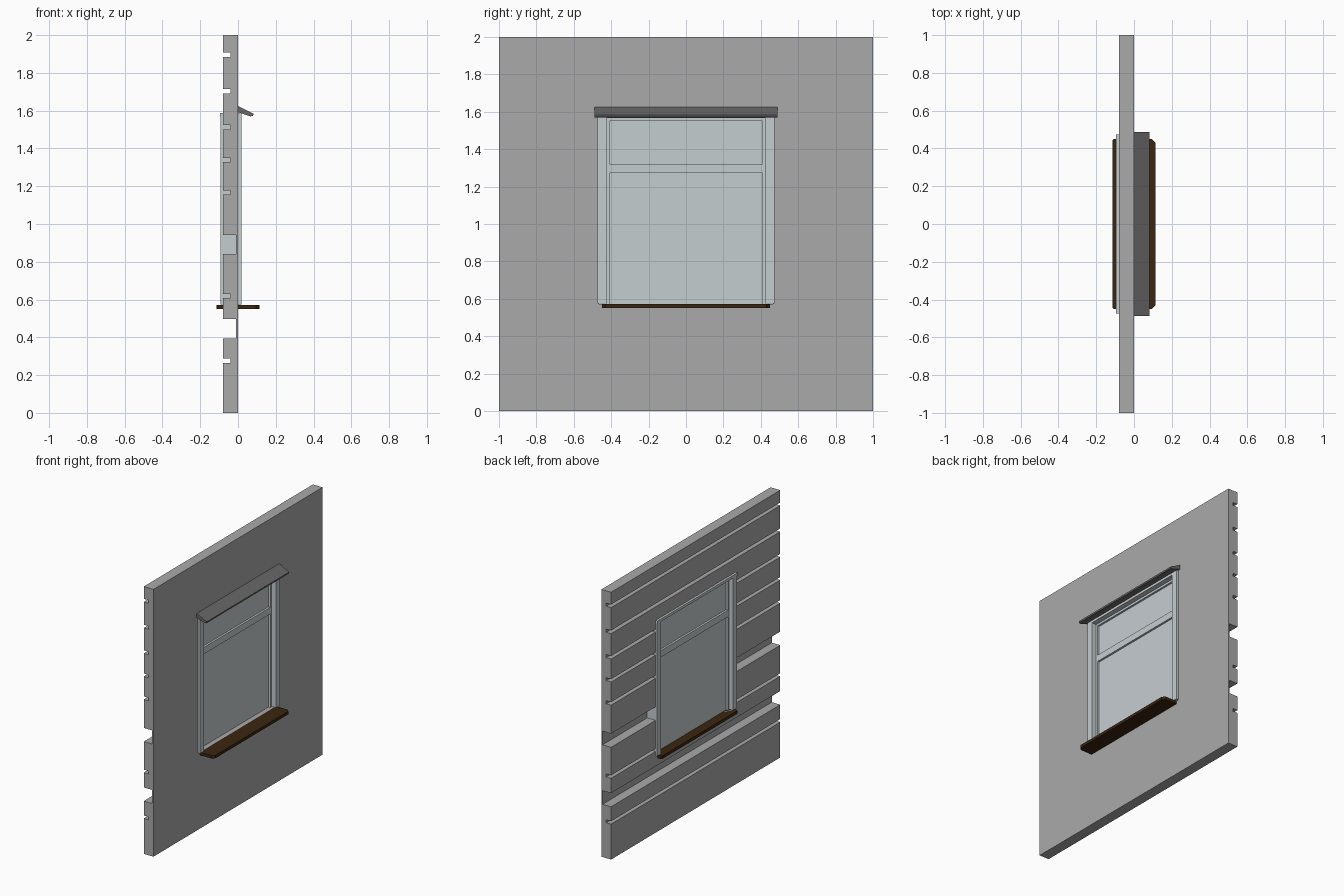
import bpy, bmesh

if "Cube" in bpy.data.objects:
    bpy.data.objects.remove(bpy.data.objects["Cube"])


def material(name, rgb):
    m = bpy.data.materials.new(name)
    m.diffuse_color = (*rgb, 1)
    m.use_nodes = True
    m.node_tree.nodes["Principled BSDF"].inputs["Base Color"].default_value = m.diffuse_color
    return m


WALL = material("wall grey", (0.40, 0.40, 0.40))
FRAME = material("pale frame", (0.56, 0.61, 0.63))
HOOD = material("dark grey hood", (0.14, 0.14, 0.14))
WOOD = material("dark brown wood", (0.042, 0.019, 0.005))


def prism(name, base, offset, mat):
    """Extrude a closed polygon along an offset."""
    bm = bmesh.new()
    face = bm.faces.new([bm.verts.new(p) for p in base])
    ext = bmesh.ops.extrude_face_region(bm, geom=[face])
    moved = [v for v in ext["geom"] if isinstance(v, bmesh.types.BMVert)]
    bmesh.ops.translate(bm, vec=offset, verts=moved)
    bmesh.ops.recalc_face_normals(bm, faces=bm.faces)
    me = bpy.data.meshes.new(name)
    bm.to_mesh(me)
    bm.free()
    ob = bpy.data.objects.new(name, me)
    bpy.context.collection.objects.link(ob)
    if mat:
        me.materials.append(mat)
    return ob


def box(name, x, y, z, mat):
    base = [(x[0], y[0], z[0]), (x[1], y[0], z[0]), (x[1], y[1], z[0]), (x[0], y[1], z[0])]
    return prism(name, base, (0, 0, z[1] - z[0]), mat)


# Wall: plank profile with narrow and wide grooves on the -x side
narrow, wide = -0.04, -0.01
grooves = [(0.265, 0.287, narrow), (0.395, 0.497, wide), (0.608, 0.63, narrow),
           (0.84, 0.942, wide), (1.155, 1.178, narrow), (1.328, 1.35, narrow),
           (1.50, 1.523, narrow), (1.69, 1.714, narrow), (1.885, 1.908, narrow)]
profile = [(0, 2), (0, 0), (-0.08, 0)]
for lo, hi, depth in grooves:
    profile += [(-0.08, lo), (depth, lo), (depth, hi), (-0.08, hi)]
profile.append((-0.08, 2))
wall = prism("wall", [(x, -1, z) for x, z in profile], (0, 2, 0), WALL)

# Window opening
cutter = box("opening_cutter", (-0.2, 0.2), (-0.465, 0.465), (0.572, 1.58), None)
cutter.hide_render = True
cutter.hide_viewport = True
cut = wall.modifiers.new("opening", 'BOOLEAN')
cut.operation = 'DIFFERENCE'
cut.solver = 'EXACT'
cut.object = cutter

# Outer frame: side jambs and head
for s, side in ((-1, "left"), (1, "right")):
    box(side + "_jamb", (-0.092, 0.018), sorted((s * 0.425, s * 0.473)), (0.575, 1.568), FRAME)
    box(side + "_sash_stile", (-0.06, -0.02), sorted((s * 0.41, s * 0.425)), (0.57, 1.568), FRAME)
box("frame_head", (-0.096, 0.018), (-0.473, 0.473), (1.568, 1.588), FRAME)

# Sash rails and panes
box("sash_top_rail", (-0.06, -0.02), (-0.41, 0.41), (1.552, 1.568), FRAME)
box("sash_middle_rail", (-0.06, -0.02), (-0.41, 0.41), (1.272, 1.322), FRAME)
box("upper_pane", (-0.045, -0.035), (-0.41, 0.41), (1.322, 1.552), FRAME)
box("lower_pane", (-0.045, -0.035), (-0.41, 0.41), (0.57, 1.272), FRAME)

# Sill board with clipped corners
half = [(-0.115, 0.442), (-0.107, 0.45), (0.095, 0.45), (0.115, 0.43)]
outline = half + [(x, -y) for x, y in reversed(half)]
prism("sill", [(x, y, 0.55) for x, y in outline], (0, 0, 0.022), WOOD)

# Sloped hood over the window
hood = [(0, 1.625), (0.082, 1.584), (0.08, 1.572), (0.065, 1.57), (0, 1.592)]
prism("hood", [(x, -0.488, z) for x, z in hood], (0, 0.976, 0), HOOD)
